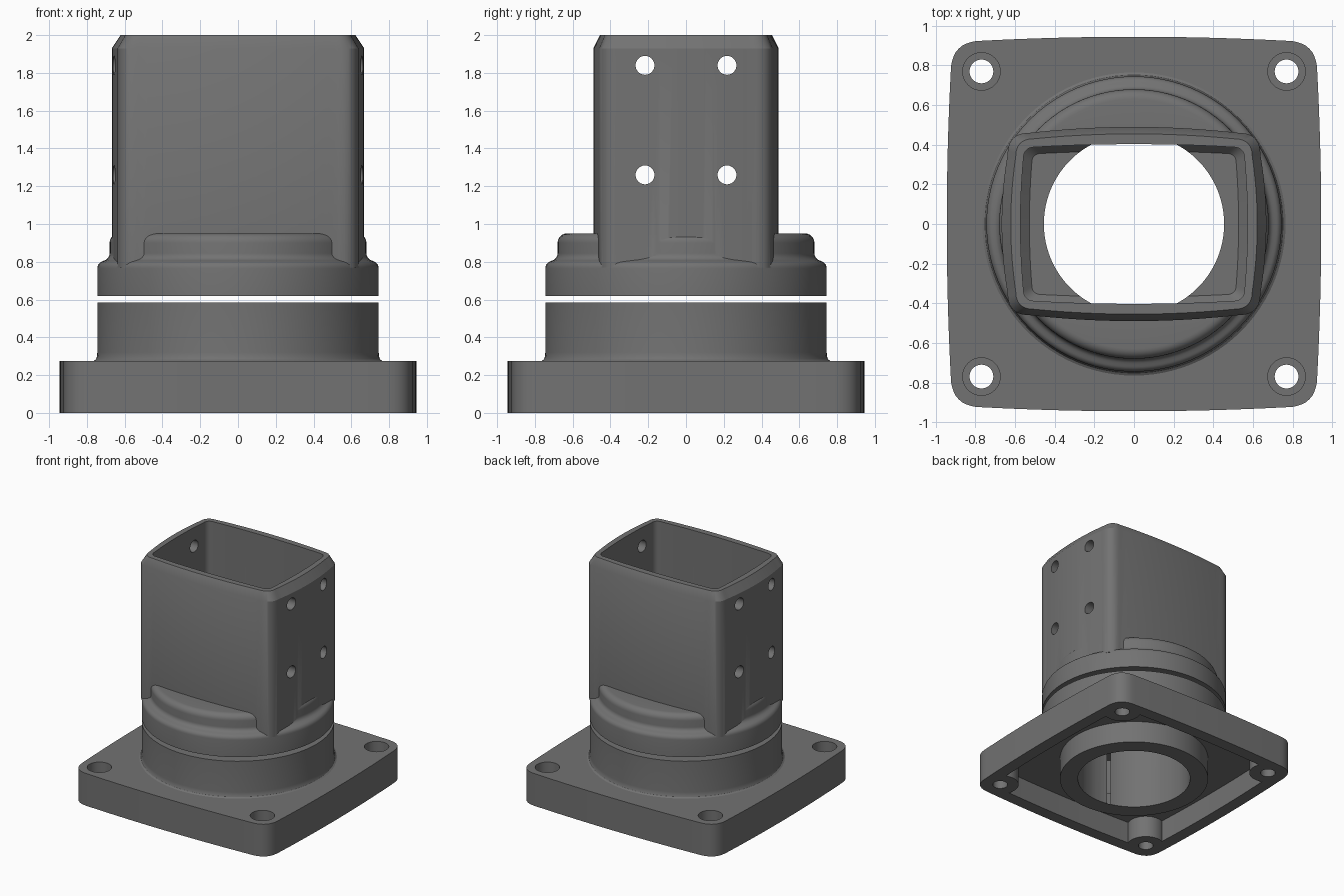
import bpy, bmesh, math
from mathutils import Matrix

if "Cube" in bpy.data.objects:
    bpy.data.objects.remove(bpy.data.objects["Cube"], do_unlink=True)

grey = bpy.data.materials.new("Mid grey metal")
grey.use_nodes = True
grey.diffuse_color = (0.17, 0.17, 0.17, 1)
grey.node_tree.nodes["Principled BSDF"].inputs["Base Color"].default_value = grey.diffuse_color


def finish(name, bm):
    bmesh.ops.recalc_face_normals(bm, faces=bm.faces)
    mesh = bpy.data.meshes.new(name)
    bm.to_mesh(mesh)
    bm.free()
    mesh.materials.append(grey)
    obj = bpy.data.objects.new(name, mesh)
    bpy.context.collection.objects.link(obj)
    return obj


def outline(hx, hy, bulge, r, steps=10):
    """Rectangle with slightly bowed sides and rounded corners."""
    ax, ay = hx - bulge - r, hy - bulge - r
    cx, cy = hx - bulge, hy - bulge
    quarter = []
    for i in range(steps):                       # right side, middle to corner
        t = i / steps
        quarter.append((hx - bulge * t * t, ay * t))
    for i in range(steps + 1):                   # corner
        t = i / steps
        a, b, c = (1 - t) ** 2, 2 * t * (1 - t), t * t
        quarter.append((a * cx + b * cx + c * ax, a * ay + b * cy + c * cy))
    for i in range(1, steps):                    # top side, corner to middle
        t = 1 - i / steps
        quarter.append((ax * t, hy - bulge * t * t))
    left = [(0, hy)] + [(-x, y) for x, y in reversed(quarter)]
    half = quarter + left
    return half + [(x, -y) for x, y in reversed(half[1:-1])]


def loft(name, layers):
    """Solid through bowed outlines given as (z, hx, hy, bulge, r)."""
    bm = bmesh.new()
    rings = [[bm.verts.new((x, y, z)) for x, y in outline(*shape)] for z, *shape in layers]
    bm.faces.new(rings[0])
    bm.faces.new(rings[-1])
    n = len(rings[0])
    for low, high in zip(rings, rings[1:]):
        for i in range(n):
            j = (i + 1) % n
            bm.faces.new((low[i], low[j], high[j], high[i]))
    return finish(name, bm)


def lathe(name, profile, n=96):
    """Closed (radius, z) profile turned round the z axis."""
    bm = bmesh.new()
    rings = [[bm.verts.new((r * math.cos(math.tau * k / n), r * math.sin(math.tau * k / n), z))
              for r, z in profile] for k in range(n)]
    m = len(profile)
    for k in range(n):
        a, b = rings[k], rings[(k + 1) % n]
        for i in range(m):
            j = (i + 1) % m
            bm.faces.new((a[i], b[i], b[j], a[j]))
    return finish(name, bm)


def rod(name, r, length, centre, axis="Z", n=40):
    bm = bmesh.new()
    turn = Matrix.Rotation(math.pi / 2, 4, "Y") if axis == "X" else Matrix()
    bmesh.ops.create_cone(bm, cap_ends=True, segments=n, radius1=r, radius2=r, depth=length,
                          matrix=Matrix.Translation(centre) @ turn)
    return finish(name, bm)


def combine(target, other, operation):
    """Apply a boolean and discard the helper solid."""
    mod = target.modifiers.new("bool", "BOOLEAN")
    mod.operation, mod.solver, mod.object = operation, "EXACT", other
    bpy.context.view_layer.update()
    graph = bpy.context.evaluated_depsgraph_get()
    mesh = bpy.data.meshes.new_from_object(target.evaluated_get(graph))
    target.modifiers.clear()
    target.data = mesh
    bpy.data.objects.remove(other, do_unlink=True)


def smooth(obj):
    bpy.ops.object.select_all(action="DESELECT")
    obj.select_set(True)
    bpy.context.view_layer.objects.active = obj
    bpy.ops.object.shade_smooth_by_angle(angle=math.radians(28))


BORE = 0.455
BOLT = 0.77
corners = [(sx * BOLT, sy * BOLT) for sx in (-1, 1) for sy in (-1, 1)]

# Flange: bowed square plate, hollow underneath, with a boss in each corner
flange = loft("base_flange", [(0, 0.945, 0.945, 0.02, 0.16), (0.275, 0.945, 0.945, 0.02, 0.16)])
combine(flange, loft("recess", [(-0.1, 0.84, 0.84, 0.02, 0.1), (0.19, 0.84, 0.84, 0.02, 0.1)]), "DIFFERENCE")
for x, y in corners:
    combine(flange, rod("boss", 0.15, 0.23, (x, y, 0.115)), "UNION")

# Lower collar and the ring under the flange
collar = lathe("collar", [(0.4, 0), (0.6, 0), (0.6, 0.25), (0.768, 0.25), (0.765, 0.275),
                          (0.753, 0.283), (0.747, 0.297), (0.745, 0.32), (0.745, 0.585), (0.4, 0.585)])
combine(flange, collar, "UNION")
combine(flange, rod("bore", BORE, 2, (0, 0, 0.3), n=96), "DIFFERENCE")

# Bolt holes with counterbores
for x, y in corners:
    combine(flange, rod("bolt_hole", 0.06, 1, (x, y, 0.1)), "DIFFERENCE")
    combine(flange, rod("counterbore", 0.095, 0.2, (x, y, 0.275)), "DIFFERENCE")
smooth(flange)

# Upper collar: stepped, rounded shoulder
shoulder = [(0.3, 0.62), (0.745, 0.62), (0.745, 0.765)]
for cx, cz, r, start, end in ((0.705, 0.765, 0.04, 15, 75), (0.72, 0.845, 0.04, 255, 180),
                              (0.63, 0.9, 0.05, 0, 90)):
    for i in range(7):
        a = math.radians(start + (end - start) * i / 6)
        shoulder.append((cx + r * math.cos(a), cz + r * math.sin(a)))
upper = lathe("socket_tube", shoulder + [(0.3, 0.95)])

# Rectangular tube with bowed walls and a chamfered mouth
tube = loft("tube", [(0.77, 0.668, 0.49, 0.03, 0.11), (1.93, 0.668, 0.49, 0.03, 0.11),
                     (2.0, 0.622, 0.455, 0.025, 0.09)])
combine(upper, tube, "UNION")
cavity = loft("cavity", [(0.8, 0.528, 0.368, 0.012, 0.05), (0.84, 0.573, 0.403, 0.015, 0.06),
                         (2.2, 0.573, 0.403, 0.015, 0.06)])
combine(upper, cavity, "DIFFERENCE")
combine(upper, rod("bore", BORE, 0.6, (0, 0, 0.55), n=96), "DIFFERENCE")

# Cross holes through both narrow walls
for y in (-0.217, 0.217):
    for z in (1.26, 1.84):
        combine(upper, rod("cross_hole", 0.05, 2, (0, y, z), "X"), "DIFFERENCE")
smooth(upper)
